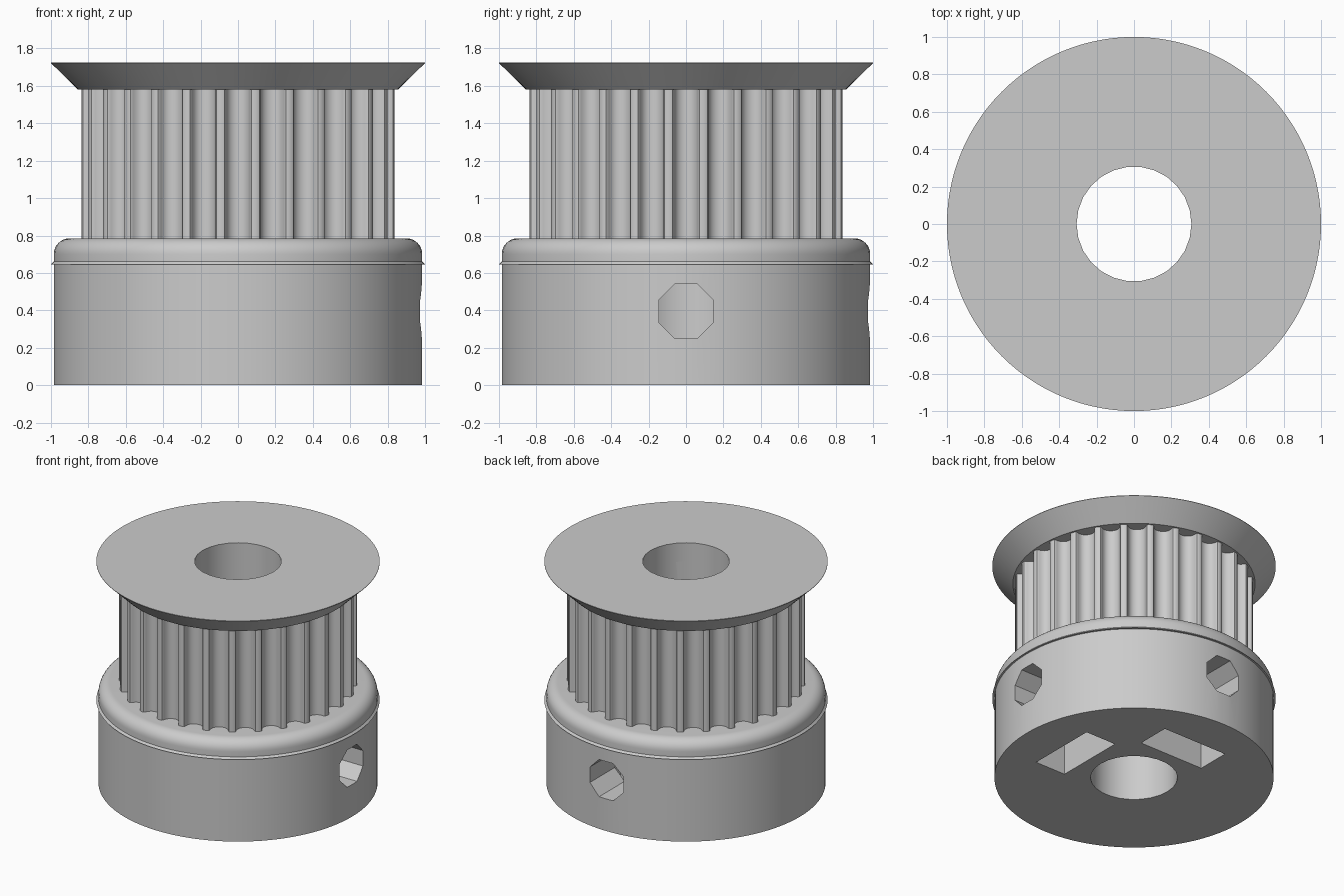
import bpy, bmesh
from math import sin, cos, pi, radians, sqrt, tau
from mathutils import Matrix

cube = bpy.data.objects.get("Cube")
if cube:
    bpy.data.objects.remove(cube, do_unlink=True)

grey = bpy.data.materials.new("light grey")
grey.use_nodes = True
grey.diffuse_color = (0.6, 0.6, 0.6, 1)
grey.node_tree.nodes["Principled BSDF"].inputs["Base Color"].default_value = (0.6, 0.6, 0.6, 1)


def finish(name, bm):
    bmesh.ops.recalc_face_normals(bm, faces=bm.faces)
    mesh = bpy.data.meshes.new(name)
    bm.to_mesh(mesh)
    bm.free()
    mesh.materials.append(grey)
    obj = bpy.data.objects.new(name, mesh)
    bpy.context.collection.objects.link(obj)
    return obj


def loft(name, rings, matrix=Matrix()):
    """Solid through a stack of closed rings, capped at both ends."""
    bm = bmesh.new()
    loops = [[bm.verts.new(matrix @ Matrix.Translation(p).translation) for p in ring] for ring in rings]
    for low, high in zip(loops, loops[1:]):
        for i in range(len(low)):
            j = (i + 1) % len(low)
            bm.faces.new((low[i], low[j], high[j], high[i]))
    bm.faces.new(loops[0])
    bm.faces.new(loops[-1])
    return finish(name, bm)


def circle(r, n, start=0.0):
    return [(r * cos(start + tau * i / n), r * sin(start + tau * i / n)) for i in range(n)]


def lathe(name, profile, n=112):
    return loft(name, [[(x, y, z) for x, y in circle(r, n)] for r, z in profile])


def prism(name, outline, low, high, matrix=Matrix()):
    return loft(name, [[(x, y, z) for x, y in outline] for z in (low, high)], matrix)


def cut(obj, cutters):
    bpy.context.view_layer.objects.active = obj
    for c in cutters:
        c.hide_render = True
        mod = obj.modifiers.new("cut", "BOOLEAN")
        mod.operation = "DIFFERENCE"
        mod.solver = "EXACT"
        mod.object = c
        bpy.ops.object.modifier_apply(modifier=mod.name)


# Key heights and tooth sizes
BASE_TOP, BELT_TOP, TOP = 0.785, 1.58, 1.725
TEETH, BELT_R, MM = 28, 0.842, 0.0972

# Hub with a thin lip and a rounded shoulder
FILLET = 0.085
shoulder = [(0.9 + FILLET * cos(a), BASE_TOP - FILLET + FILLET * sin(a))
            for a in (pi / 2 * i / 8 for i in range(9))]
hub = lathe("hub", [(0.985, 0), (0.985, 0.645), (1.0, 0.645), (0.985, 0.66)] + shoulder)

# Toothed drum: one rounded groove repeated around the rim
half = [(0.847, 0), (0.735, 0.037), (0.678, 0.13), (0.656, 0.238), (0.62, 0.343),
        (0.572, 0.444), (0.512, 0.54), (0.406, 0.637), (0.282, 0.707), (0.144, 0.75)]
groove = [(-w, d) for w, d in half] + [(0, 0.764)] + [(w, d) for w, d in reversed(half)]
rim = sqrt(BELT_R ** 2 - (half[0][0] * MM) ** 2)
outline = []
for i in range(TEETH):
    a = tau * i / TEETH
    for w, d in groove:
        r, t = rim - d * MM, w * MM
        outline.append((r * cos(a) - t * sin(a), r * sin(a) + t * cos(a)))
drum = prism("toothed_drum", outline, BASE_TOP, BELT_TOP)

# Flared top flange
flange = lathe("top_flange", [(0.855, BELT_TOP), (1.0, TOP - 0.003), (1.0, TOP)])

# Cutters: shaft bore, plus a screw hole and nut slot on two sides
bore = prism("bore_cutter", circle(0.307, 26), -0.1, 2)
SCREW_Z, NUT_W = 0.395, 0.277
nut_r = NUT_W / cos(pi / 6)
slot = [(-NUT_W, -0.1), (NUT_W, -0.1), (NUT_W, SCREW_Z + nut_r / 2),
        (0, SCREW_Z + nut_r), (-NUT_W, SCREW_Z + nut_r / 2)]
hole = [(y, z + SCREW_Z) for y, z in circle(0.157, 8, pi / 8)]
outward = Matrix(((0, 0, 1, 0), (1, 0, 0, 0), (0, 1, 0, 0), (0, 0, 0, 1)))
side_cutters = []
for angle in (0, pi / 2):
    m = Matrix.Rotation(angle, 4, "Z") @ outward
    side_cutters.append(prism("nut_slot_cutter", slot, 0.408, 0.669, m))
    side_cutters.append(prism("screw_hole_cutter", hole, 0.02, 1.2, m))

for part in (hub, drum, flange):
    cut(part, [bore])
cut(hub, side_cutters)
for c in [bore] + side_cutters:
    bpy.data.objects.remove(c, do_unlink=True)

# Smooth shading with crisp edges
for part in (hub, drum, flange):
    bpy.ops.object.select_all(action="DESELECT")
    part.select_set(True)
    bpy.context.view_layer.objects.active = part
    bpy.ops.object.shade_smooth_by_angle(angle=radians(30))
